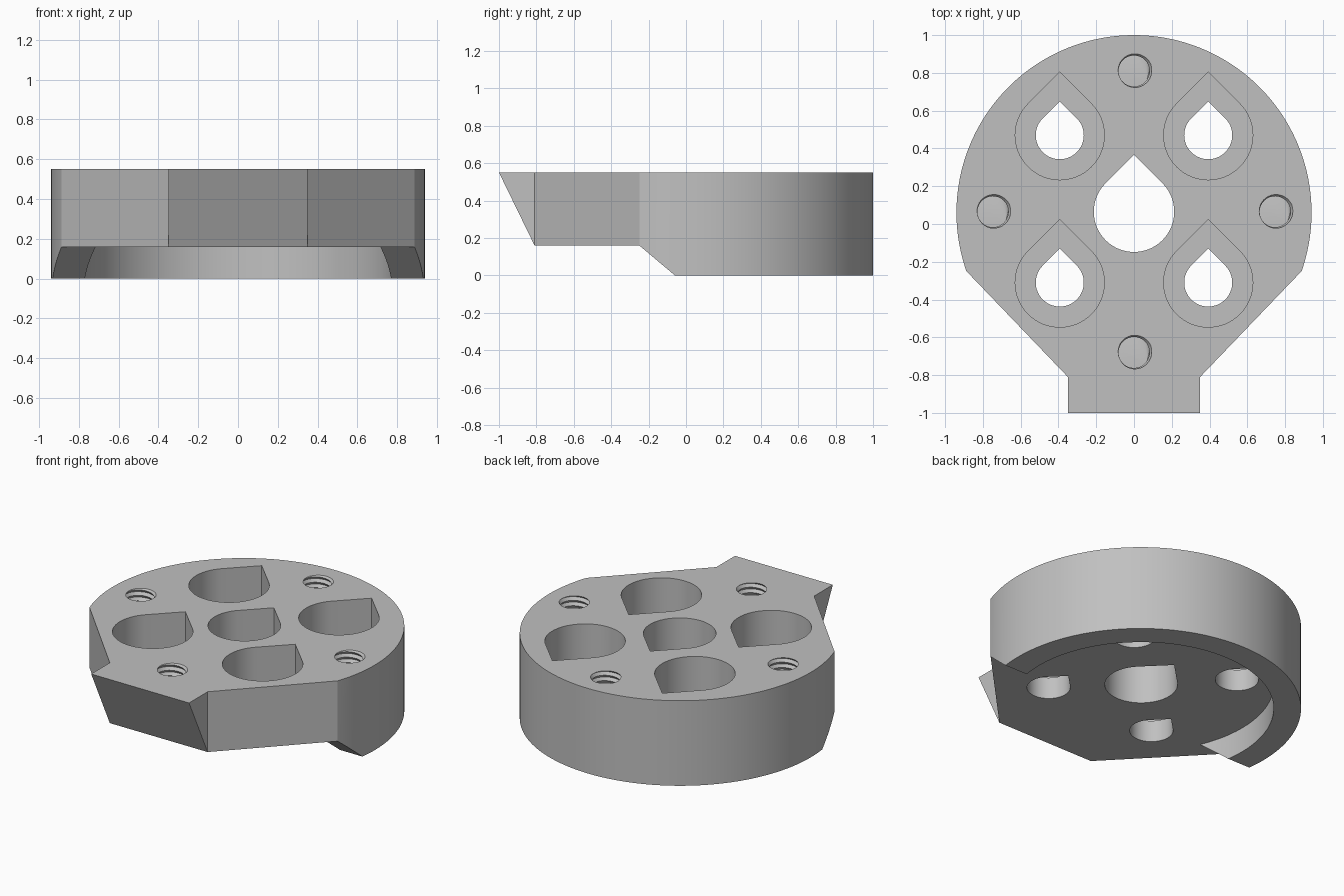
import bpy, bmesh
from math import sin, cos, pi, radians, atan2, sqrt

if "Cube" in bpy.data.objects:
    bpy.data.objects.remove(bpy.data.objects["Cube"])

CENTRE_Y, RADIUS, HEIGHT, SKIRT = 0.06, 0.94, 0.55, 0.16
SHELF = 0.30          # floor of the large bores

grey = bpy.data.materials.new("plain_grey")
grey.use_nodes = True
colour = (0.53, 0.53, 0.53, 1)
grey.diffuse_color = colour
grey.node_tree.nodes["Principled BSDF"].inputs["Base Color"].default_value = colour


def finish(name, bm):
    bmesh.ops.recalc_face_normals(bm, faces=bm.faces)
    mesh = bpy.data.meshes.new(name)
    bm.to_mesh(mesh)
    bm.free()
    mesh.materials.append(grey)
    obj = bpy.data.objects.new(name, mesh)
    bpy.context.collection.objects.link(obj)
    return obj


def prism(name, low, high):
    """Closed solid between two matching loops of 3D points."""
    bm = bmesh.new()
    a = [bm.verts.new(p) for p in low]
    b = [bm.verts.new(p) for p in high]
    bm.faces.new(a)
    bm.faces.new(b)
    for i in range(len(a)):
        j = (i + 1) % len(a)
        bm.faces.new((a[i], a[j], b[j], b[i]))
    return finish(name, bm)


def upright(name, loop, z0, z1):
    return prism(name, [(x, y, z0) for x, y in loop], [(x, y, z1) for x, y in loop])


def arc(cx, cy, r, start, end, steps):
    angles = [start + (end - start) * i / steps for i in range(steps + 1)]
    return [(cx + r * cos(a), cy + r * sin(a)) for a in angles]


def teardrop(cx, cy, r):
    # round hole with a right-angled tip toward the back
    return arc(cx, cy, r, radians(135), radians(405), 48) + [(cx, cy + r * sqrt(2))]


def thread(name, cx, cy, z0, turns, pitch=0.035, inner=0.082, outer=0.096, segs=32):
    """Helical screw-shaped solid used to cut a threaded hole."""
    bm = bmesh.new()
    count = turns * segs

    def point(j, r, lift):
        a = 2 * pi * j / segs
        return bm.verts.new((cx + r * cos(a), cy + r * sin(a),
                             z0 + pitch * (j / segs + lift)))
    crest = [point(j, inner, 0) for j in range(count + 1)]
    root = [point(j, outer, 0.5) for j in range(count + 1)]
    for j in range(count):
        bm.faces.new((crest[j], crest[j + 1], root[j + 1], root[j]))
        if j + segs < count:
            bm.faces.new((root[j], root[j + 1], crest[j + 1 + segs], crest[j + segs]))
    bm.faces.new(crest[:segs + 1] + [root[0]])
    bm.faces.new(root[count - segs:] + [crest[count]])
    bmesh.ops.triangulate(bm, faces=[f for f in bm.faces if len(f.verts) > 4])
    return finish(name, bm)


def cut(body, cutter):
    cutter.hide_render = True
    mod = body.modifiers.new("cut", 'BOOLEAN')
    mod.operation, mod.solver, mod.object = 'DIFFERENCE', 'EXACT', cutter
    bpy.context.view_layer.objects.active = body
    bpy.ops.object.modifier_apply(modifier=mod.name)
    bpy.data.objects.remove(cutter)


# Round body narrowing to a front tab
edge = atan2(-0.25 - CENTRE_Y, 0.89)
outline = arc(0, CENTRE_Y, RADIUS, edge, pi - edge, 120)
outline += [(-0.35, -0.81), (-0.35, -1.1), (0.35, -1.1), (0.35, -0.81)]
body = upright("mounting_plate", outline, 0, HEIGHT)

# Open underside: round recess, then sloped skirt ends and sloped tab front
cut(body, upright("recess_cutter", arc(0, CENTRE_Y, 0.78, 0, 2 * pi * 95 / 96, 95), -0.1, SKIRT))
side = [(-2, -0.1), (0.059, -0.1), (-0.25, SKIRT), (-0.81, SKIRT),
        (-1, HEIGHT), (-1.097, 0.75), (-2, 0.75)]
cut(body, prism("front_cutter", [(-2, y, z) for y, z in side], [(2, y, z) for y, z in side]))

# Central teardrop hole and four stepped teardrop holes
cut(body, upright("centre_cutter", teardrop(0, 0.065, 0.213), -0.2, 0.8))
for x in (-0.393, 0.393):
    for y in (-0.31, 0.47):
        cut(body, upright("bore_cutter", teardrop(x, y, 0.236), SHELF, 0.8))
        cut(body, upright("hole_cutter", teardrop(x, y, 0.127), -0.2, 0.7))

# Four blind threaded holes
for x, y in ((0, 0.81), (0, -0.68), (-0.747, 0.065), (0.747, 0.065)):
    cut(body, thread("thread_cutter", x, y, 0.25, 11))

# Smooth curved walls, crisp edges
bpy.ops.object.select_all(action='DESELECT')
body.select_set(True)
bpy.context.view_layer.objects.active = body
bpy.ops.object.shade_smooth_by_angle(angle=radians(25))
